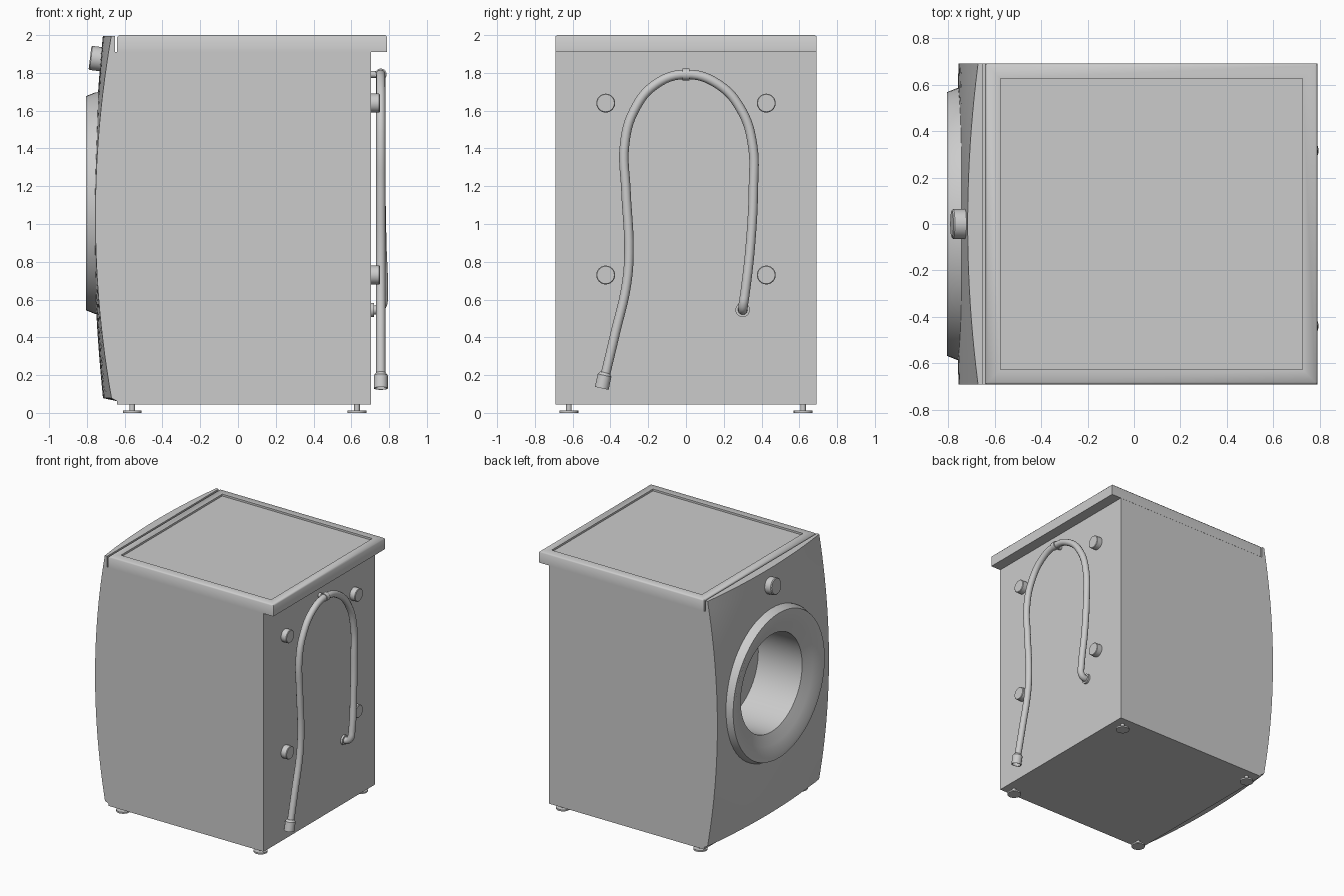
import bpy, bmesh, math
from mathutils import Vector

cube = bpy.data.objects.get("Cube")
if cube:
    bpy.data.objects.remove(cube)

grey = bpy.data.materials.new("light_grey")
grey.use_nodes = True
COLOUR = (0.6, 0.6, 0.6, 1)
grey.diffuse_color = COLOUR
grey.node_tree.nodes["Principled BSDF"].inputs["Base Color"].default_value = COLOUR

HALF = 0.69       # half depth along y
DOOR_Z = 1.11     # height of the door centre


def finish(obj, angle=35):
    bpy.ops.object.select_all(action='DESELECT')
    obj.select_set(True)
    bpy.context.view_layer.objects.active = obj
    if obj.type == 'CURVE':
        bpy.ops.object.convert(target='MESH')
        obj = bpy.context.object
    bpy.ops.object.shade_smooth_by_angle(angle=math.radians(angle))
    return obj


def loft(name, rings, angle=35):
    """Closed solid through a list of equal-length point rings."""
    bm = bmesh.new()
    rows = [[bm.verts.new(p) for p in ring] for ring in rings]
    n = len(rows[0])
    for a, b in zip(rows, rows[1:]):
        for i in range(n):
            j = (i + 1) % n
            bm.faces.new((a[i], a[j], b[j], b[i]))
    bm.faces.new(rows[0])
    bm.faces.new(rows[-1])
    bmesh.ops.remove_doubles(bm, verts=bm.verts, dist=1e-5)
    bmesh.ops.dissolve_degenerate(bm, edges=bm.edges, dist=1e-5)
    bmesh.ops.recalc_face_normals(bm, faces=bm.faces)
    mesh = bpy.data.meshes.new(name)
    bm.to_mesh(mesh)
    bm.free()
    mesh.materials.append(grey)
    obj = bpy.data.objects.new(name, mesh)
    bpy.context.collection.objects.link(obj)
    return finish(obj, angle)


def lathe(name, profile, centre, axis, sides=32):
    """Turn (radius, distance) pairs around an axis through the centre."""
    turn = Vector(axis).to_track_quat('Z', 'Y')
    rings = []
    for r, d in profile:
        ring = []
        for i in range(sides):
            t = math.tau * i / sides
            ring.append(Vector(centre) + turn @ Vector((r * math.cos(t), r * math.sin(t), d)))
        rings.append(ring)
    return loft(name, rings)


def tube(name, points, radius):
    curve = bpy.data.curves.new(name, 'CURVE')
    curve.dimensions = '3D'
    curve.bevel_depth = radius
    curve.bevel_resolution = 4
    curve.resolution_u = 6
    curve.use_fill_caps = True
    spline = curve.splines.new('BEZIER')
    spline.bezier_points.add(len(points) - 1)
    for bp, p in zip(spline.bezier_points, points):
        bp.co = p
        bp.handle_left_type = bp.handle_right_type = 'AUTO'
    curve.materials.append(grey)
    obj = bpy.data.objects.new(name, curve)
    bpy.context.collection.objects.link(obj)
    return finish(obj)


# Cabinet with a door panel that bows in both directions
def bow(y, z):
    k = 1 - ((z - 1.04) / 0.96) ** 2
    w = 1 - (y / HALF) ** 2
    return -(0.67 + 0.085 * k + 0.045 * w * (1 - 0.8 * k))


def cabinet_ring(z, back, flat=False, steps=20):
    ys = [HALF * (2 * i / steps - 1) for i in range(steps + 1)]
    front = [(-0.64 if flat else bow(y, z), y, z) for y in ys]
    return [(back, -HALF, z)] + front + [(back, HALF, z)]


BACK, LID_Z = 0.705, 1.91
rings = [cabinet_ring(0.045, BACK, True), cabinet_ring(0.062, BACK, True)]
rings += [cabinet_ring(0.078 + (LID_Z - 0.078) * i / 24, BACK) for i in range(25)]
rings += [cabinet_ring(LID_Z, -0.65), cabinet_ring(1.996, -0.65)]
cabinet = loft("cabinet", rings)

# Round opening through the panel
cutter = lathe("opening_cutter", [(0.46, -0.5), (0.46, 0.5)], (-0.8, 0, DOOR_Z), (1, 0, 0), 64)
cutter.hide_render = True
cut = cabinet.modifiers.new("opening", 'BOOLEAN')
cut.operation = 'DIFFERENCE'
cut.solver = 'EXACT'
cut.object = cutter
bpy.context.view_layer.objects.active = cabinet
bpy.ops.object.modifier_apply(modifier=cut.name)
bpy.data.objects.remove(cutter)
finish(cabinet)

# Overhanging lid with a soft rim and a shallow recess
def rect(inset, z):
    x0, x1, y = -0.64 + inset, 0.79 - inset, HALF + 0.001 - inset
    return [(x0, -y, z), (x1, -y, z), (x1, y, z), (x0, y, z)]


loft("lid", [rect(0, LID_Z), rect(0, 1.99), rect(0.01, 2.0),
             rect(0.065, 2.0), rect(0.065, 1.985)], 50)

# Door ring with a funnel face and a deep drum
lathe("door_ring", [(0.44, 0.46), (0.44, 0.10), (0.59, 0.10), (0.587, 0.045), (0.567, -0.005),
                    (0.54, -0.005), (0.46, 0.025), (0.38, 0.06), (0.38, 0.44)],
      (-0.8, 0, DOOR_Z), (1, 0, 0), 64)

# Control knob, tilted with the panel
lathe("control_knob", [(0.064, -0.03), (0.064, 0.05), (0.058, 0.056)],
      (-0.728, 0, 1.873), (-1, 0, 0.12))

# Feet
for x in (-0.56, 0.63):
    for y in (-0.62, 0.62):
        lathe("foot", [(0.05, 0), (0.05, 0.012), (0.015, 0.012), (0.015, 0.05)],
              (x, y, 0), (0, 0, 1), 20)

# Rear spacers
for y in (-0.425, 0.425):
    for z in (0.73, 1.64):
        lathe("rear_spacer", [(0.05, -0.01), (0.05, 0.042), (0.046, 0.046)], (BACK, y, z), (1, 0, 0), 24)

# Drain hose: open end, over the arch, back into the wall
X = 0.756
path = [(X, -0.437, 0.16), (X, -0.375, 0.42), (X, -0.315, 0.68), (X, -0.302, 0.85),
        (X, -0.318, 1.18), (X, -0.325, 1.42), (X, -0.275, 1.6), (X, -0.16, 1.74),
        (X, 0, 1.792), (X, 0.17, 1.74), (X, 0.295, 1.6), (X, 0.352, 1.42), (X, 0.357, 1.2),
        (X + 0.005, 0.342, 0.9), (X + 0.012, 0.312, 0.63), (X + 0.006, 0.303, 0.57),
        (0.74, 0.301, 0.548), (0.70, 0.3, 0.545)]
tube("drain_hose", path, 0.025)
lathe("hose_connector", [(0.026, 0.03), (0.032, 0.0), (0.037, 0.0), (0.037, 0.07), (0.026, 0.085)],
      (X, -0.446, 0.13), (0, 0.22, 1), 24)
lathe("hose_collar", [(0.038, -0.01), (0.038, 0.015)], (BACK, 0.3, 0.545), (1, 0, 0), 24)

# Hose clip: wall stub and a band around the hose
lathe("clip_stub", [(0.018, -0.01), (0.018, 0.035)], (BACK, 0, 1.792), (1, 0, 0), 16)
lathe("clip_band", [(0.031, -0.018), (0.031, 0.018)], (X, 0, 1.792), (0, 1, 0), 20)
